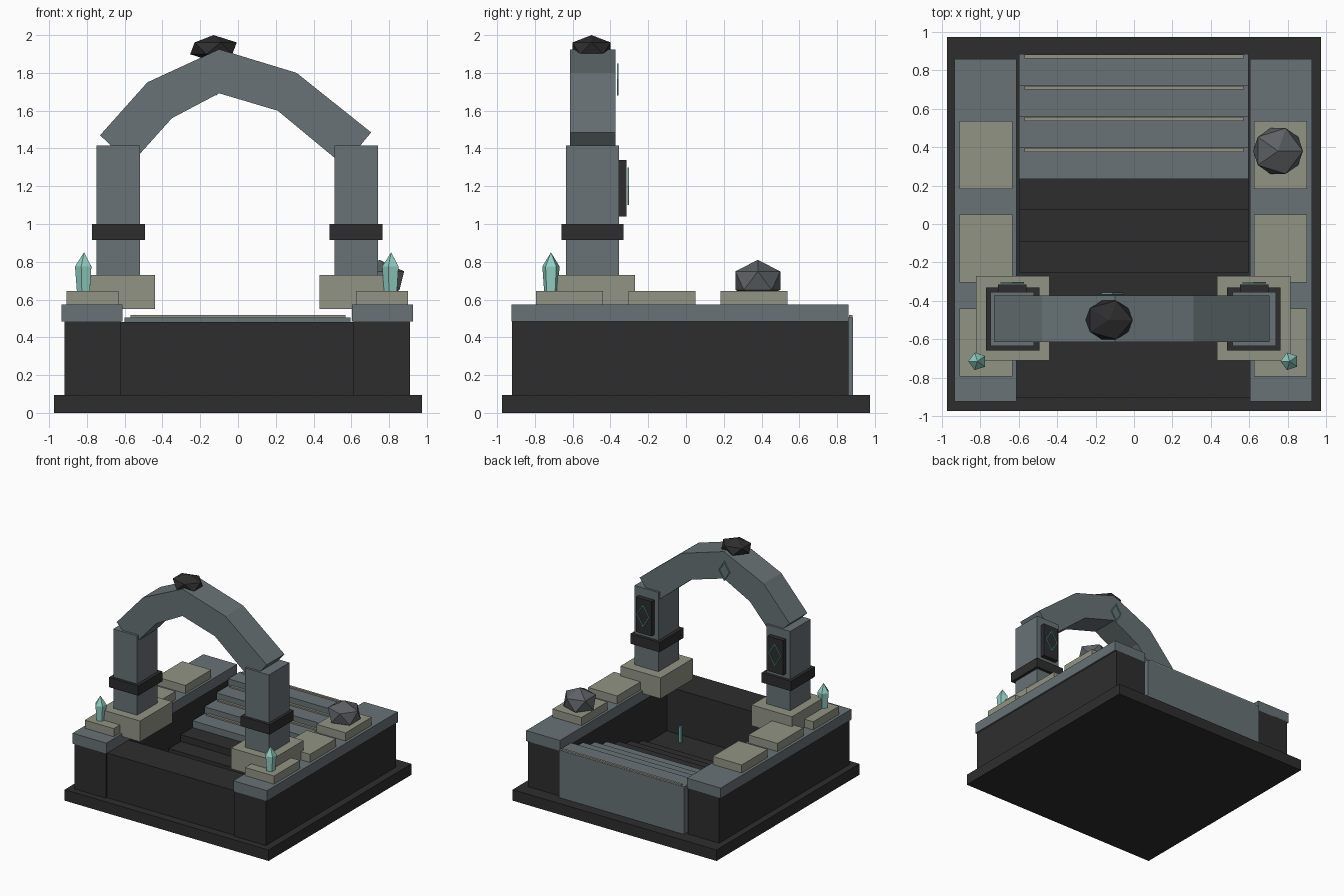
import bpy, bmesh
from mathutils import Matrix

old = bpy.data.objects.get("Cube")
if old:
    bpy.data.objects.remove(old, do_unlink=True)


def material(name, r, g, b):
    m = bpy.data.materials.new(name)
    m.use_nodes = True
    m.diffuse_color = (r, g, b, 1)
    node = m.node_tree.nodes["Principled BSDF"]
    node.inputs["Base Color"].default_value = (r, g, b, 1)
    node.inputs["Roughness"].default_value = 0.9
    return m


DARK = material("dark stone", 0.027, 0.027, 0.027)
SLATE = material("slate stone", 0.14, 0.17, 0.18)
PALE = material("pale stone", 0.29, 0.295, 0.235)
ROCK = material("rubble grey", 0.11, 0.12, 0.13)
CRYSTAL = material("pale teal crystal", 0.29, 0.63, 0.55)
RUNE = material("teal rune", 0.14, 0.4, 0.37)


def finish(name, bm, mat):
    bmesh.ops.recalc_face_normals(bm, faces=bm.faces)
    mesh = bpy.data.meshes.new(name)
    bm.to_mesh(mesh)
    bm.free()
    mesh.materials.append(mat)
    obj = bpy.data.objects.new(name, mesh)
    bpy.context.collection.objects.link(obj)
    return obj


def box(name, xs, ys, zs, mat):
    spans = (xs, ys, zs)
    bm = bmesh.new()
    bmesh.ops.create_cube(bm, size=1)
    for v in bm.verts:
        v.co = [sum(s) / 2 + c * (s[1] - s[0]) for s, c in zip(spans, v.co)]
    return finish(name, bm, mat)


def prism(name, outline, y0, y1, mat):
    bm = bmesh.new()
    face = bm.faces.new([bm.verts.new((x, y0, z)) for x, z in outline])
    ext = bmesh.ops.extrude_face_region(bm, geom=[face])
    for v in ext["geom"]:
        if isinstance(v, bmesh.types.BMVert):
            v.co.y = y1
    return finish(name, bm, mat)


def boulder(name, center, radii, mat):
    bm = bmesh.new()
    bmesh.ops.create_icosphere(bm, subdivisions=1, radius=1)
    bm.transform(Matrix.Translation(center) @ Matrix.Diagonal((*radii, 1)))
    return finish(name, bm, mat)


def crystal(name, x, y, z):
    # Five-sided shaft that flares slightly, topped by a point
    bm = bmesh.new()
    for r1, r2, low, high in ((0.038, 0.048, 0, 0.13), (0.048, 0, 0.13, 0.205)):
        place = Matrix.Translation((x, y, z + (low + high) / 2)) @ Matrix.Rotation(0.31, 4, "Z")
        bmesh.ops.create_cone(bm, cap_ends=low == 0, segments=5, radius1=r1,
                              radius2=r2, depth=high - low, matrix=place)
    bmesh.ops.remove_doubles(bm, verts=bm.verts, dist=0.0005)
    return finish(name, bm, CRYSTAL)


def rune(name, x, y, z, w, h):
    # Thin open diamond
    bm = bmesh.new()
    rings = []
    for yy in (y - 0.004, y + 0.004):
        for k in (1, 0.84):
            rings.append([bm.verts.new((x + k * w * i, yy, z + k * h * j))
                          for i, j in ((1, 0), (0, 1), (-1, 0), (0, -1))])
    for a, b in ((0, 1), (1, 3), (3, 2), (2, 0)):
        for i in range(4):
            j = (i + 1) % 4
            bm.faces.new((rings[a][i], rings[a][j], rings[b][j], rings[b][i]))
    return finish(name, bm, RUNE)


# Foundation and sunken court
box("base_slab", (-0.975, 0.975), (-0.975, 0.975), (0, 0.095), DARK)
box("front_wall", (-0.62, 0.62), (-0.905, -0.61), (0.09, 0.48), DARK)

# Stairs rising toward the back; upper flights are slate with pale strips
STEP, RISE, FLOOR = 0.1625, 0.0585, 0.095
for i in range(7):
    back = 0.885 - i * STEP
    top = 0.505 - i * RISE
    upper = i < 4
    box(f"step_{i + 1}", (-0.6, 0.595), (back - STEP, back),
        (FLOOR, top), SLATE if upper else DARK)
    if upper:
        box(f"step_strip_{i + 1}", (-0.57, 0.57), (back - 0.023, back - 0.003),
            (top, top + 0.012), PALE)

# Matching sides: walls, copings, slabs, pillars
for side, s in (("right", -1), ("left", 1)):
    def across(a, b, shift=-0.004):
        return tuple(sorted((s * a + shift, s * b + shift)))

    box(f"{side}_wall", across(0.615, 0.915), (-0.92, 0.86), (0.09, 0.49), DARK)
    box(f"{side}_coping", across(0.607, 0.93), (-0.925, 0.86), (0.485, 0.575), SLATE)
    for n, y in enumerate((-0.617, -0.127, 0.36)):
        box(f"{side}_wall_slab_{n + 1}", across(0.628, 0.905), (y - 0.177, y + 0.177),
            (0.57, 0.645), PALE)
    box(f"{side}_plinth", across(0.435, 0.82), (-0.71, -0.27), (0.55, 0.73), PALE)
    box(f"{side}_pillar", across(0.516, 0.744), (-0.635, -0.355), (0.72, 1.415), SLATE)
    box(f"{side}_collar", across(0.488, 0.768), (-0.66, -0.33), (0.915, 1.0), DARK)
    box(f"{side}_rune_panel", across(0.555, 0.705), (-0.36, -0.315), (1.04, 1.34), DARK)
    rune(f"{side}_pillar_rune", s * 0.63 - 0.004, -0.305, 1.2, 0.062, 0.1)
    crystal(f"{side}_crystal", s * 0.813 - 0.002, -0.715, 0.645)

# Faceted arch
outer = [(-0.73, 1.47), (-0.48, 1.75), (-0.1, 1.925), (0.31, 1.8), (0.705, 1.485)]
inner = [(0.56, 1.31), (0.21, 1.6), (-0.1, 1.692), (-0.35, 1.56), (-0.57, 1.315)]
prism("arch", outer + inner, -0.615, -0.373, SLATE)
boulder("capstone", (-0.13, -0.5, 1.93), (0.138, 0.118, 0.07), DARK)
rune("arch_rune", -0.113, -0.362, 1.765, 0.055, 0.085)

# Loose pieces
boulder("rubble_rock", (0.75, 0.38, 0.7), (0.145, 0.14, 0.11), ROCK)
box("court_shard", (0.39, 0.415), (-0.51, -0.49), (0.095, 0.23), RUNE)
